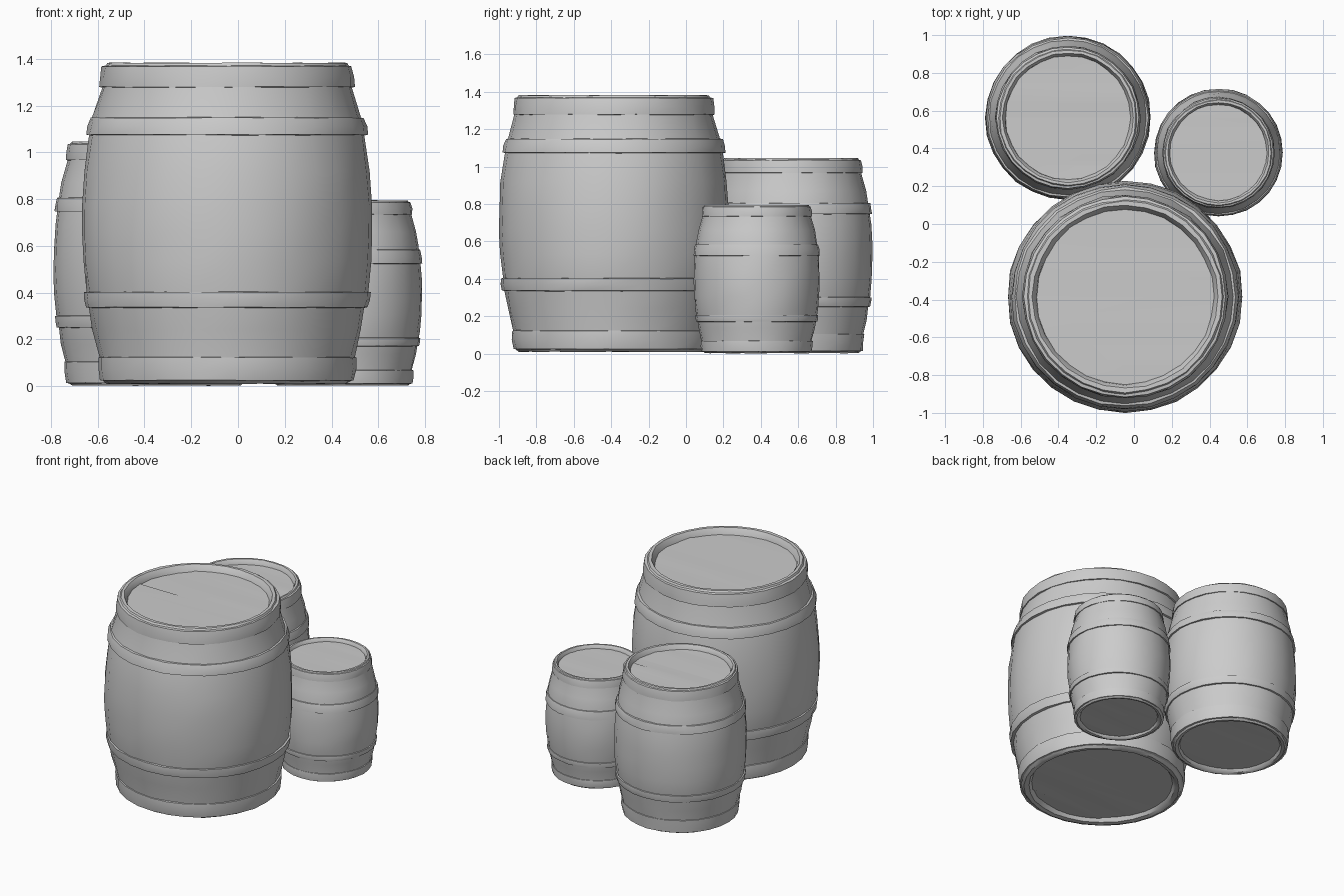
import bpy
import bmesh
import math
import random

random.seed(4)
SIDES = 28
OVAL = 1.01  # barrels are a touch wider than deep

if "Cube" in bpy.data.objects:
    bpy.data.objects.remove(bpy.data.objects["Cube"], do_unlink=True)

wood = bpy.data.materials.new("plain grey")
wood.use_nodes = True
wood.diffuse_color = (0.6, 0.6, 0.6, 1)
shader = wood.node_tree.nodes["Principled BSDF"]
shader.inputs["Base Color"].default_value = wood.diffuse_color
shader.inputs["Roughness"].default_value = 0.8


def finish(bm, name, location):
    mesh = bpy.data.meshes.new(name)
    bm.to_mesh(mesh)
    bm.free()
    obj = bpy.data.objects.new(name, mesh)
    bpy.context.collection.objects.link(obj)
    obj.location = location
    mesh.materials.append(wood)
    bpy.ops.object.select_all(action="DESELECT")
    obj.select_set(True)
    bpy.context.view_layer.objects.active = obj
    bpy.ops.object.shade_smooth_by_angle(angle=math.radians(42))
    return obj


def lathe(name, location, profile, wobble):
    """Spin a (radius, height) profile, with slight hand-hewn unevenness."""
    bm = bmesh.new()
    rings = []
    for r, z in profile:
        ring = []
        for i in range(SIDES):
            a = math.tau * i / SIDES
            rr = r + random.uniform(-wobble, wobble)
            zz = z + random.uniform(-wobble, wobble) * 0.4
            ring.append(bm.verts.new((OVAL * rr * math.cos(a), rr * math.sin(a), zz)))
        rings.append(ring)
    for low, high in zip(rings, rings[1:]):
        for i in range(SIDES):
            j = (i + 1) % SIDES
            bm.faces.new((low[i], low[j], high[j], high[i]))
    return finish(bm, name, location)


def lid(name, location, radius, z, facing):
    """A disc cut into uneven planks."""
    bm = bmesh.new()
    bmesh.ops.create_circle(bm, cap_ends=True, segments=SIDES, radius=radius)
    for k in range(-3, 4):
        bmesh.ops.bisect_plane(bm, geom=bm.verts[:] + bm.edges[:] + bm.faces[:],
                               plane_co=(0, k * radius / 4, 0), plane_no=(0, 1, 0))
    for v in bm.verts:
        v.co.x *= OVAL
        v.co.z = z + random.uniform(-0.008, 0.008) * radius
    bm.normal_update()
    for f in bm.faces:
        if f.normal.z * facing < 0:
            f.normal_flip()
    return finish(bm, name, location)


# Body outline: radius as a share of the belly, height as a share of the barrel
BODY = [(0.745, 0.024), (0.775, 0.004), (0.82, 0.0), (0.855, 0.012), (0.872, 0.085),
        (0.92, 0.17), (0.945, 0.24), (0.965, 0.29), (0.988, 0.38), (0.996, 0.47),
        (0.994, 0.56), (0.979, 0.66), (0.949, 0.76), (0.918, 0.83), (0.86, 0.92),
        (0.845, 0.98), (0.82, 0.998), (0.785, 0.998), (0.76, 0.98), (0.75, 0.963)]


def body_radius(t):
    outer = BODY[3:16]
    for (r0, z0), (r1, z1) in zip(outer, outer[1:]):
        if z0 <= t <= z1:
            return r0 + (r1 - r0) * (t - z0) / (z1 - z0)
    return outer[0][0] if t < outer[0][1] else outer[-1][0]


def hoop(name, location, radius, height, low, high, lift):
    """A flat band that follows the barrel's bulge."""
    profile = []
    for t, out in ((low, -0.02), (low + 0.003, lift), ((low + high) / 2, lift + 0.004),
                   (high - 0.003, lift - 0.004), (high, -0.02)):
        profile.append(((body_radius(t) + out) * radius, t * height))
    return lathe(name, location, profile, 0.006 * radius)


def barrel(size, x, y, z, radius, height, base, lower, upper):
    place = (x, y, z)
    lathe(size + "_barrel_body", place,
          [(r * radius, t * height) for r, t in BODY], 0.006 * radius)
    lid(size + "_barrel_top", place, 0.765 * radius, 0.966 * height, 1)
    lid(size + "_barrel_bottom", place, 0.765 * radius, 0.022 * height, -1)
    bands = {"base_hoop": (0.008, base, 0.016), "lower_hoop": (*lower, 0.022),
             "upper_hoop": (*upper, 0.022), "rim_hoop": (0.92, 0.99, 0.014)}
    for part, (low, high, lift) in bands.items():
        hoop(size + "_barrel_" + part, place, radius, height, low, high, lift)


barrel("large", -0.047, -0.385, 0.01, 0.618, 1.375, 0.085, (0.235, 0.288), (0.772, 0.83))
barrel("medium", -0.35, 0.563, 0.003, 0.436, 1.045, 0.1, (0.235, 0.288), (0.71, 0.77))
barrel("small", 0.447, 0.378, 0.003, 0.338, 0.793, 0.085, (0.21, 0.26), (0.655, 0.735))
